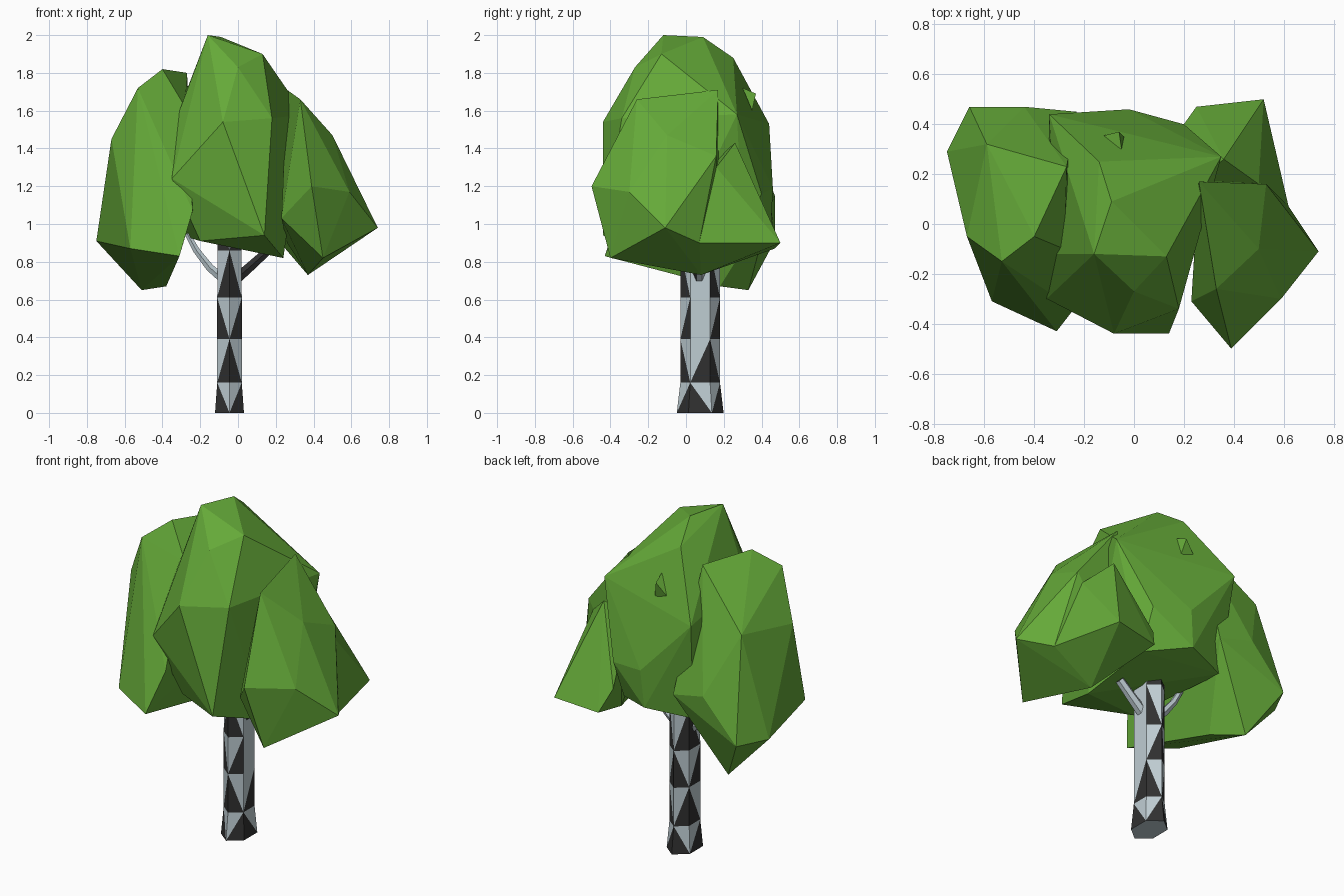
import bpy, bmesh, math
from mathutils import Vector

old = bpy.data.objects.get("Cube")
if old:
    bpy.data.objects.remove(old, do_unlink=True)


def make_material(name, colour):
    mat = bpy.data.materials.new(name)
    mat.use_nodes = True
    mat.diffuse_color = (*colour, 1)
    mat.node_tree.nodes["Principled BSDF"].inputs["Base Color"].default_value = (*colour, 1)
    return mat


leaf_green = make_material("leaf_green", (0.13, 0.4, 0.04))
pale_bark = make_material("pale_bark", (0.52, 0.61, 0.65))
dark_bark = make_material("dark_bark", (0.03, 0.03, 0.03))


def finish(name, bm, materials):
    """Turn a bmesh into a flat shaded object."""
    bmesh.ops.recalc_face_normals(bm, faces=bm.faces)
    mesh = bpy.data.meshes.new(name)
    bm.to_mesh(mesh)
    bm.free()
    for mat in materials:
        mesh.materials.append(mat)
    obj = bpy.data.objects.new(name, mesh)
    bpy.context.scene.collection.objects.link(obj)
    return obj


def leaf_clump(name, corners):
    """Wrap a faceted hull around the corner points of one leaf clump."""
    bm = bmesh.new()
    for corner in corners:
        bm.verts.new(corner)
    result = bmesh.ops.convex_hull(bm, input=bm.verts)
    spare = {g for g in result["geom_interior"] + result["geom_unused"]
             if isinstance(g, bmesh.types.BMVert)}
    bmesh.ops.delete(bm, geom=list(spare), context="VERTS")
    return finish(name, bm, [leaf_green])


# Leaf clumps
leaf_clump("middle_leaves", [
    (-.16, -.12, 2), (-.09, .09, 1.99), (.13, -.13, 1.9), (0, -.27, 1.83),
    (-.14, .25, 1.88), (-.31, -.12, 1.6), (-.08, -.44, 1.54), (.18, -.34, 1.56),
    (.35, .27, 1.58), (-.34, .44, 1.53), (-.35, -.3, 1.24), (-.02, .46, 1.19),
    (-.04, .45, .97), (.2, .4, 1.16), (.14, -.44, .94), (-.2, -.24, .91),
    (.24, -.1, .82), (-.3, .36, .94), (.2, .3, .92)])

leaf_clump("right_leaves", [
    (-.4, -.05, 1.82), (-.27, .23, 1.8), (-.53, -.15, 1.72), (-.59, .32, 1.5),
    (-.67, -.05, 1.45), (-.44, .47, 1.15), (-.23, .45, 1.1), (-.66, .47, .91),
    (-.75, .29, .91), (-.57, -.31, .87), (-.31, -.43, .83), (-.24, -.34, 1.07),
    (-.28, -.1, 1.62), (-.51, .33, .65), (-.38, .18, .67)])

leaf_clump("left_leaves", [
    (.26, .17, 1.71), (.33, -.26, 1.66), (.53, .16, 1.36), (.5, -.1, 1.47),
    (.39, -.5, 1.2), (.23, -.31, 1.03), (.59, -.3, 1.17), (.74, -.11, .98),
    (.62, .07, .9), (.45, -.4, .82), (.37, .08, .73), (.26, .18, .9)])

leaf_clump("left_back_leaves", [
    (.25, .17, 1.35), (.36, .26, 1.43), (.5, .16, 1.3), (.62, .07, .9),
    (.52, .5, .9), (.25, .47, .87), (.2, .4, 1), (.37, .08, .73)])

# Small leaf tip breaking through the back of the crown
leaf_clump("back_leaf_tip", [
    (-.14, .35, 1.6), (-.05, .3, 1.72), (-.04, .35, 1.6), (-.06, .37, 1.69)])


# Trunk: an oval six sided tube whose split panels alternate pale and dark
SIDES = 6
PLAIN_SIDE = 1
bm = bmesh.new()
rings = []
for z, size in ((0, 1.18), (.16, 1), (.39, 1), (.61, 1), (.86, .98), (1.1, .9)):
    ring = []
    for i in range(SIDES):
        a = math.tau * i / SIDES - math.pi / 2
        ring.append(bm.verts.new((-.045 + .075 * size * math.cos(a),
                                  .075 + .105 * size * math.sin(a), z)))
    rings.append(ring)
for level, (low, high) in enumerate(zip(rings, rings[1:])):
    for i in range(SIDES):
        k = (i + 1) % SIDES
        a, b, c, d = low[i], low[k], high[k], high[i]
        if (i + level) % 2:
            lower, upper = (a, b, d), (b, c, d)
        else:
            lower, upper = (a, b, c), (a, c, d)
        plain = i == PLAIN_SIDE and level > 1
        bm.faces.new(lower).material_index = 0 if plain else 1
        bm.faces.new(upper).material_index = 0
bm.faces.new(rings[0])
bm.faces.new(rings[-1])
finish("trunk", bm, [pale_bark, dark_bark])


def branch(name, path, radii, front_bark):
    """Sweep a six sided tapering tube, with its own bark on the front."""
    bm = bmesh.new()
    points = [Vector(p) for p in path]
    loops = []
    for n, (point, radius) in enumerate(zip(points, radii)):
        along = points[min(n + 1, len(points) - 1)] - points[max(n - 1, 0)]
        turn = along.to_track_quat("Z", "Y")
        loops.append([bm.verts.new(point + turn @ Vector(
            (radius * math.cos(math.tau * i / SIDES),
             radius * math.sin(math.tau * i / SIDES), 0))) for i in range(SIDES)])
    for low, high in zip(loops, loops[1:]):
        for i in range(SIDES):
            k = (i + 1) % SIDES
            face = bm.faces.new((low[i], low[k], high[k], high[i]))
            in_front = face.calc_center_median().y < points[0].y - .005
            face.material_index = 1 if in_front else 0
    bm.faces.new(loops[0])
    bm.faces.new(loops[-1]).material_index = 1
    return finish(name, bm, [pale_bark, front_bark])


# Side branches reaching into the leaves
branch("right_branch", [(-.07, .07, .7), (-.15, .07, .77), (-.22, .07, .86), (-.27, .07, .95)],
       (.026, .024, .02, .016), pale_bark)
branch("left_branch", [(-.02, .07, .7), (.06, .07, .77), (.16, .07, .86)],
       (.032, .029, .025), dark_bark)
